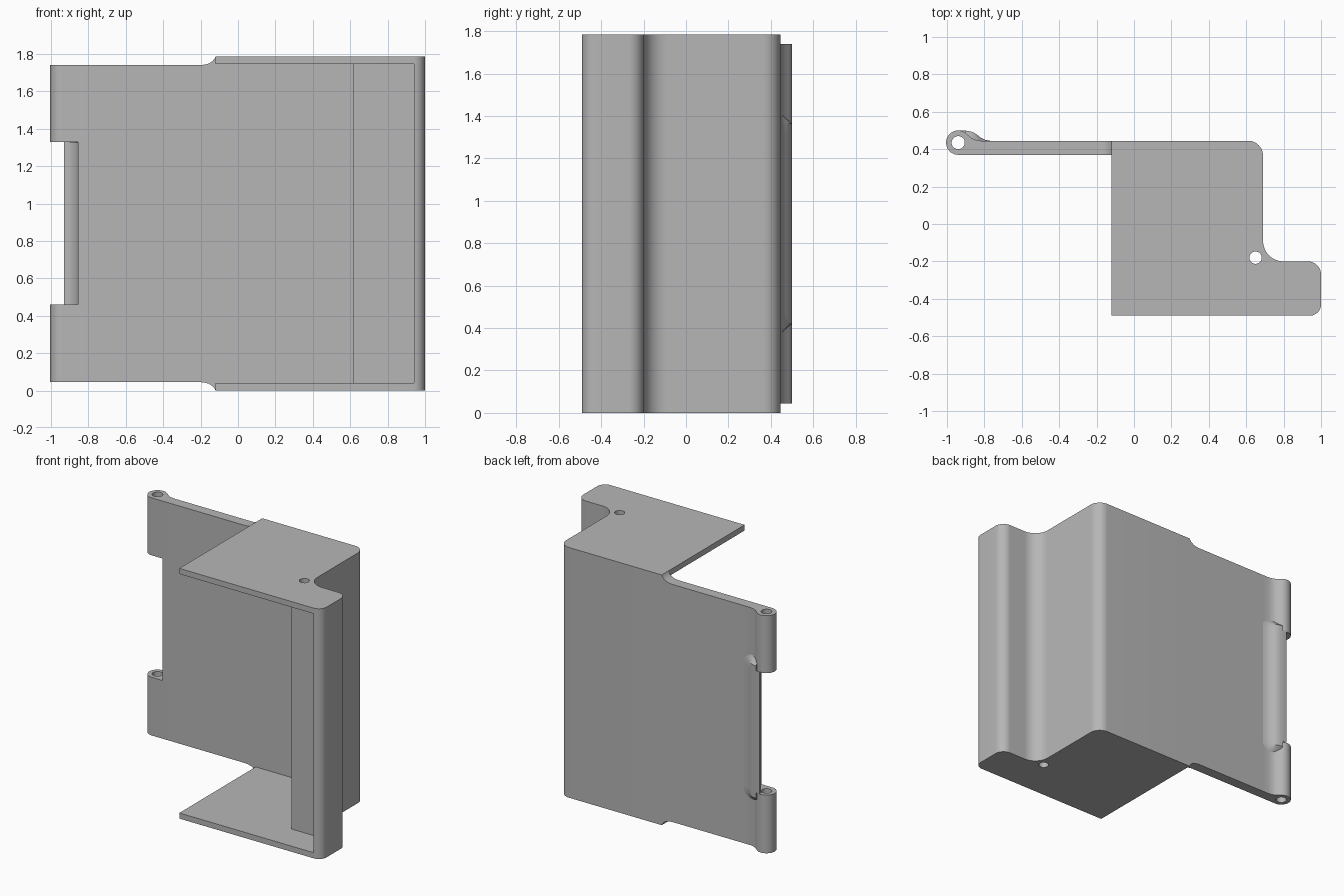
import bpy, bmesh, math
from mathutils import Vector

cube = bpy.data.objects.get("Cube")
if cube:
    bpy.data.objects.remove(cube)

H = 1.785                      # full height
FRONT, BACK = 0.37, 0.445      # faces of the back wall
PIN = Vector((-0.94, 0.435))   # hinge axis

grey = bpy.data.materials.new("plain grey")
grey.use_nodes = True
colour = (0.47, 0.47, 0.47, 1)
grey.diffuse_color = colour
grey.node_tree.nodes["Principled BSDF"].inputs["Base Color"].default_value = colour


def loft(name, rings):
    """Solid through a stack of equal-length point rings."""
    bm = bmesh.new()
    rows = [[bm.verts.new(p) for p in ring] for ring in rings]
    n = len(rows[0])
    for a, b in zip(rows, rows[1:]):
        for i in range(n):
            j = (i + 1) % n
            bm.faces.new((a[i], a[j], b[j], b[i]))
    bm.faces.new(rows[0][::-1])
    bm.faces.new(rows[-1])
    bmesh.ops.recalc_face_normals(bm, faces=bm.faces)
    mesh = bpy.data.meshes.new(name)
    bm.to_mesh(mesh)
    bm.free()
    mesh.materials.append(grey)
    obj = bpy.data.objects.new(name, mesh)
    bpy.context.collection.objects.link(obj)
    return obj


def prism(name, pts, z0, z1):
    return loft(name, [[(x, y, z) for x, y in pts] for z in (z0, z1)])


def arc(centre, r, a0, a1, steps=12):
    angles = [math.radians(a0 + (a1 - a0) * i / steps) for i in range(steps + 1)]
    return [(centre[0] + r * math.cos(a), centre[1] + r * math.sin(a)) for a in angles]


def cut(obj, cutter):
    mod = obj.modifiers.new("cut", 'BOOLEAN')
    mod.operation, mod.solver, mod.object = 'DIFFERENCE', 'EXACT', cutter
    bpy.context.view_layer.objects.active = obj
    bpy.ops.object.modifier_apply(modifier=mod.name)
    bpy.data.objects.remove(cutter)


def hole(centre, r):
    return prism("hole_cutter", arc(centre, r, 0, 348.75, 31), -0.1, H + 0.1)


parts = []

# Stepped housing: rounded outline, hollowed from the front, drilled corner
outline = [(-0.12, -0.49)]
outline += arc((0.94, -0.43), 0.06, -90, 0)
outline += arc((0.93, -0.27), 0.07, 0, 90)
outline += arc((0.80, -0.09), 0.11, 270, 180)
outline += arc((0.61, 0.365), 0.08, 0, 90)
outline += [(-0.12, BACK)]
housing = prism("housing", outline, 0, H)
cavity = [(-0.3, -0.7), (0.94, -0.7), (0.94, -0.275), (0.615, -0.275),
          (0.615, FRONT), (-0.3, FRONT)]
cut(housing, prism("cavity_cutter", cavity, 0.04, H - 0.04))
cut(housing, hole((0.65, -0.18), 0.033))
parts.append(housing)

# Flat hinge leaf
parts.append(prism("hinge_leaf", [(-0.77, FRONT), (-0.12, FRONT), (-0.12, BACK),
                                  (-0.77, BACK)], 0.045, H - 0.045))

# Knuckles at both ends of the leaf, blended into its back
knuckle = [(-0.77, BACK), (-0.77, FRONT)]
knuckle += arc(PIN, 0.065, 270, 45, 24)
knuckle += [(-0.872, 0.462), (-0.85, 0.451), (-0.82, BACK)]
for name, z0, z1 in (("lower_knuckle", 0.045, 0.46), ("upper_knuckle", 1.33, H - 0.045)):
    obj = prism(name, knuckle, z0, z1)
    cut(obj, hole(PIN, 0.035))
    parts.append(obj)

# Curved lip behind the gap between the knuckles
crest = [(-0.885, 0.497), (-0.865, 0.492), (-0.85, 0.485), (-0.835, 0.474),
         (-0.82, 0.462), (-0.795, 0.45), (-0.77, BACK)]
lip = [(-0.77, FRONT), (-0.855, FRONT)] + arc((-0.93, 0.41), 0.075, 0, 90)
lip += [(-0.93, 0.5), (-0.91, 0.5)] + crest
parts.append(prism("hinge_lip", lip, 0.46, 1.33))

# Lip ends fading out over the knuckles, and curved steps up to the housing
step = [(-0.2, 0.045), (-0.175, 0.042), (-0.155, 0.036), (-0.138, 0.025),
        (-0.126, 0.012), (-0.12, 0), (-0.12, 0.045)]
for side in ("lower", "upper"):
    flip = (lambda z: z) if side == "lower" else (lambda z: H - z)
    base = 0.44
    rings = []
    for z, h in ((0.36, 0.02), (0.38, 0.25), (0.40, 0.6), (0.42, 1), (0.46, 1)):
        top = [(x, base + (y - base) * h, flip(z)) for x, y in [(-0.9, 0.499)] + crest]
        rings.append([(-0.77, 0.42, flip(z)), (-0.9, 0.42, flip(z))] + top)
    parts.append(loft(side + "_lip_end", rings))
    parts.append(loft(side + "_step", [[(x, y, flip(z)) for x, z in step]
                                       for y in (FRONT, BACK)]))

# Smooth the rounds, keep the corners sharp
bpy.ops.object.select_all(action='DESELECT')
for obj in parts:
    obj.select_set(True)
bpy.context.view_layer.objects.active = housing
bpy.ops.object.shade_smooth_by_angle(angle=math.radians(30))
